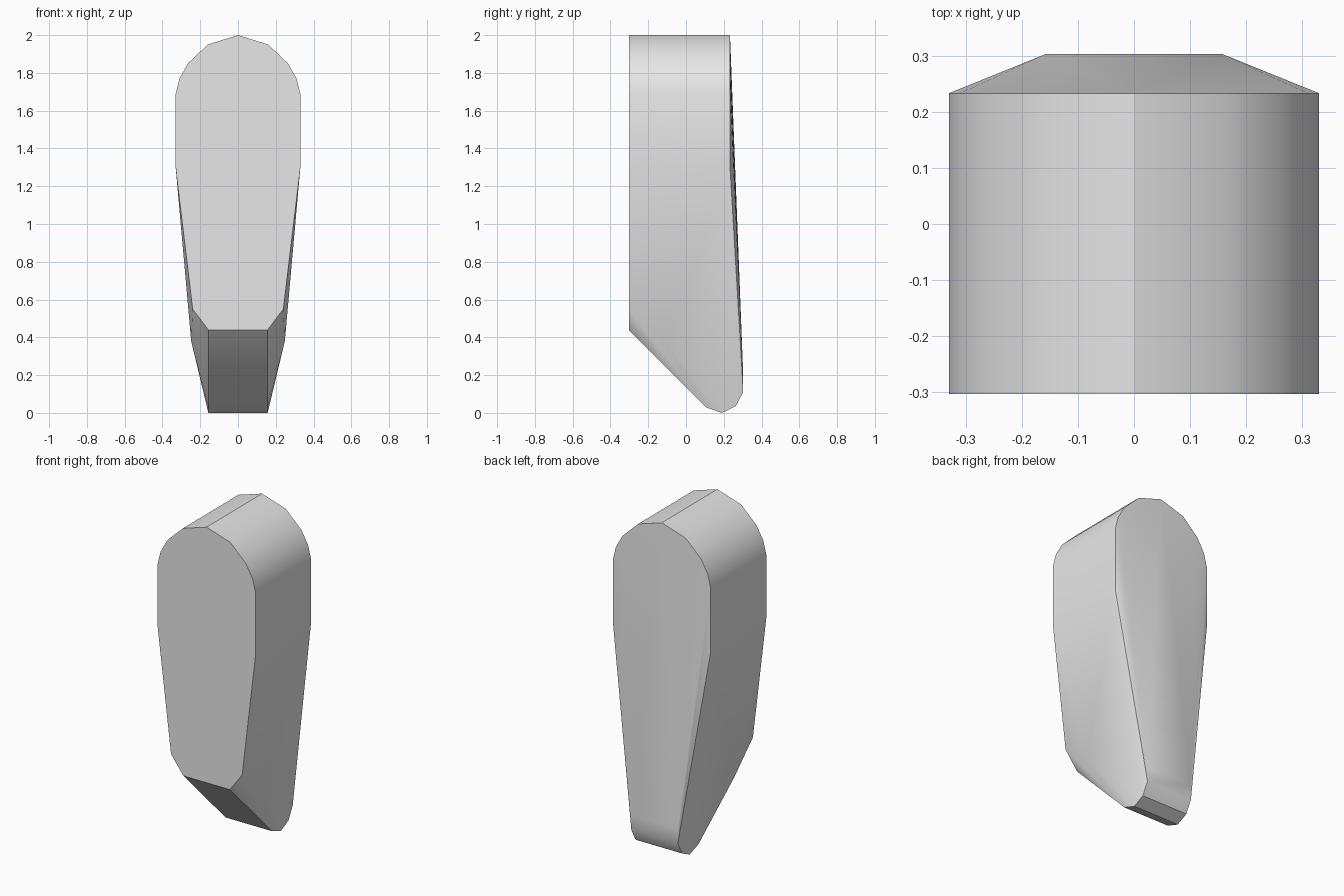
import bpy, bmesh, math

default = bpy.data.objects.get("Cube")
if default:
    bpy.data.objects.remove(default, do_unlink=True)

# Single plain grey material
grey = bpy.data.materials.new("plain grey")
grey.use_nodes = True
colour = (0.8, 0.8, 0.8, 1)
grey.diffuse_color = colour
grey.node_tree.nodes["Principled BSDF"].inputs["Base Color"].default_value = colour

# Rounded top, extruded from front to back: (x, z)
ARCH = [(0, 2), (0.16, 1.95), (0.265, 1.85), (0.31, 1.77), (0.33, 1.69), (0.33, 1.3)]
FRONT, BACK = -0.303, 0.233
# Rounded toe, running straight across between both sides: (y, z)
TOE = [(0.303, 0.2), (0.303, 0.11), (0.263, 0.035), (0.19, 0), (0.105, 0.03), (FRONT, 0.44)]
TOE_X = 0.157

half = [(x, y, z) for x, z in ARCH for y in (FRONT, BACK)]
half += [(TOE_X, y, z) for y, z in TOE]
# Chamfered corners between the front, sides and sloping underside
half += [(0.24, FRONT, 0.55), (0.248, -0.11, 0.38)]

# Skin the mirrored outlines into one convex solid
bm = bmesh.new()
for x, y, z in half:
    for side in ((1, -1) if x else (1,)):
        bm.verts.new((side * x, y, z))
hull = bmesh.ops.convex_hull(bm, input=bm.verts)
spare = {v for v in hull["geom_interior"] + hull["geom_unused"]
         if isinstance(v, bmesh.types.BMVert)}
bmesh.ops.delete(bm, geom=list(spare), context='VERTS')
bmesh.ops.dissolve_limit(bm, angle_limit=math.radians(0.5), verts=bm.verts, edges=bm.edges)
bmesh.ops.recalc_face_normals(bm, faces=bm.faces)
mesh = bpy.data.meshes.new("tapered_block")
bm.to_mesh(mesh)
bm.free()
mesh.materials.append(grey)

block = bpy.data.objects.new("tapered_block", mesh)
bpy.context.collection.objects.link(block)
bpy.context.view_layer.objects.active = block
block.select_set(True)
bpy.ops.object.shade_smooth_by_angle(angle=math.radians(30))
